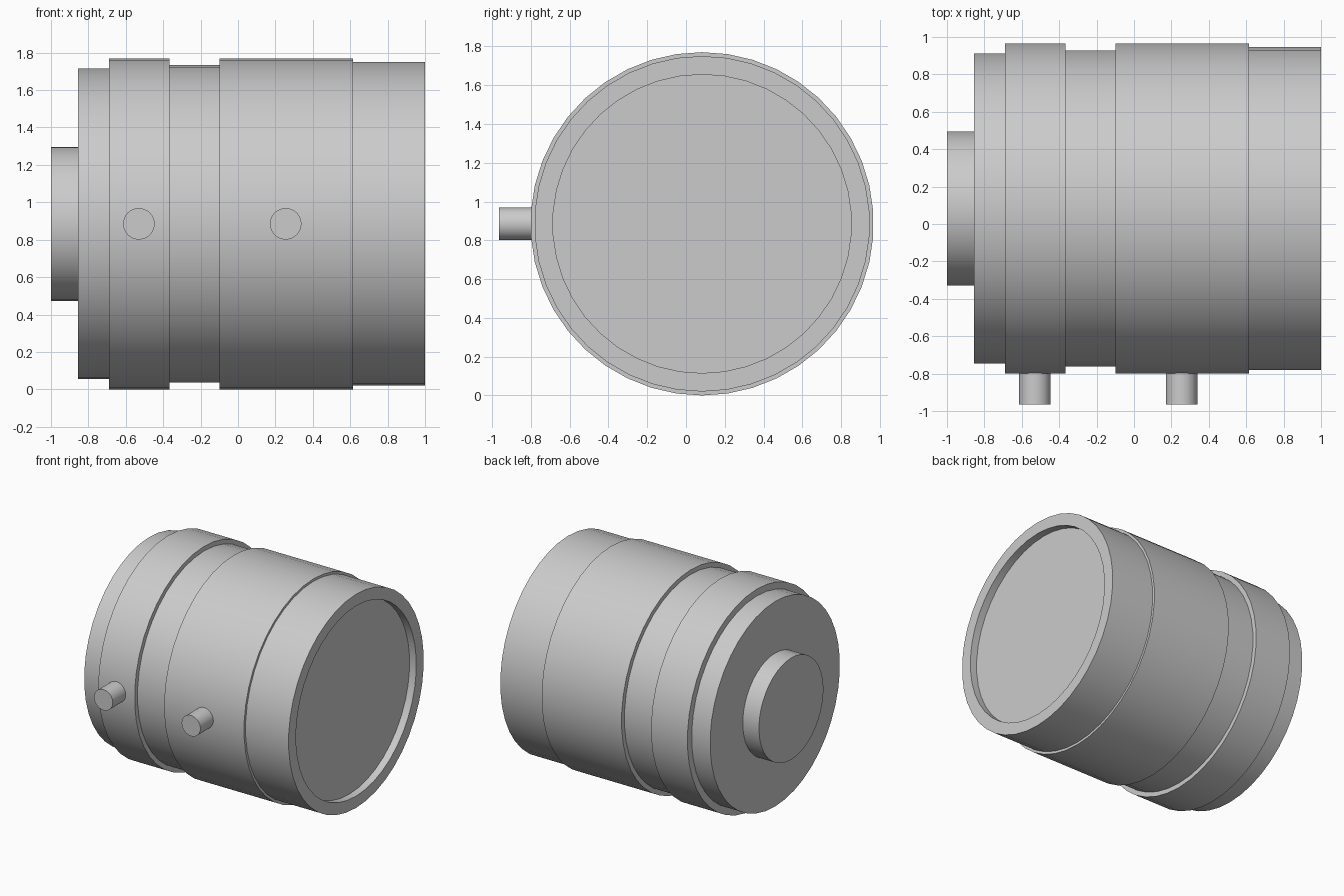
import bpy, bmesh, math
from mathutils import Matrix, Vector

if "Cube" in bpy.data.objects:
    bpy.data.objects.remove(bpy.data.objects["Cube"])

AXIS_Y, AXIS_Z = 0.083, 0.885
SIDES = 42

grey = bpy.data.materials.new("grey metal")
grey.use_nodes = True
colour = (0.6, 0.6, 0.6, 1)
grey.diffuse_color = colour
grey.node_tree.nodes["Principled BSDF"].inputs["Base Color"].default_value = colour


def lathe(name, profile, sides, origin, direction, up):
    """Turn (distance, radius) points around an axis and cap both ends."""
    bm = bmesh.new()
    direction, up = Vector(direction), Vector(up)
    rings = []
    for dist, radius in profile:
        ring = []
        for i in range(sides):
            turn = Matrix.Rotation(math.tau * i / sides, 3, direction)
            ring.append(bm.verts.new(Vector(origin) + direction * dist + turn @ up * radius))
        rings.append(ring)
    for a, b in zip(rings, rings[1:]):
        for i in range(sides):
            j = (i + 1) % sides
            bm.faces.new((a[i], a[j], b[j], b[i]))
    bm.faces.new(rings[0])
    bm.faces.new(rings[-1])
    bmesh.ops.recalc_face_normals(bm, faces=bm.faces)
    mesh = bpy.data.meshes.new(name)
    bm.to_mesh(mesh)
    bm.free()
    mesh.materials.append(grey)
    obj = bpy.data.objects.new(name, mesh)
    bpy.context.collection.objects.link(obj)
    bpy.ops.object.select_all(action='DESELECT')
    obj.select_set(True)
    bpy.context.view_layer.objects.active = obj
    bpy.ops.object.shade_smooth_by_angle(angle=math.radians(30))
    return obj


# Stepped barrel with rear boss, raised bands, groove and recessed front face
steps = [(-1.0, -0.855, 0.412), (-0.855, -0.69, 0.83), (-0.69, -0.365, 0.885),
         (-0.365, -0.10, 0.848), (-0.10, 0.615, 0.885), (0.615, 1.0, 0.865)]
profile = [(x, r) for x0, x1, r in steps for x in (x0, x1)]
profile += [(1.0, 0.77), (0.94, 0.77)]
lathe("barrel", profile, SIDES, (0, AXIS_Y, AXIS_Z), (1, 0, 0), (0, 0, 1))

# Two side pins
for name, x in (("rear_pin", -0.53), ("front_pin", 0.255)):
    lathe(name, [(0.70, 0.084), (0.965, 0.084)], 32, (x, 0, AXIS_Z), (0, -1, 0), (0, 0, 1))
